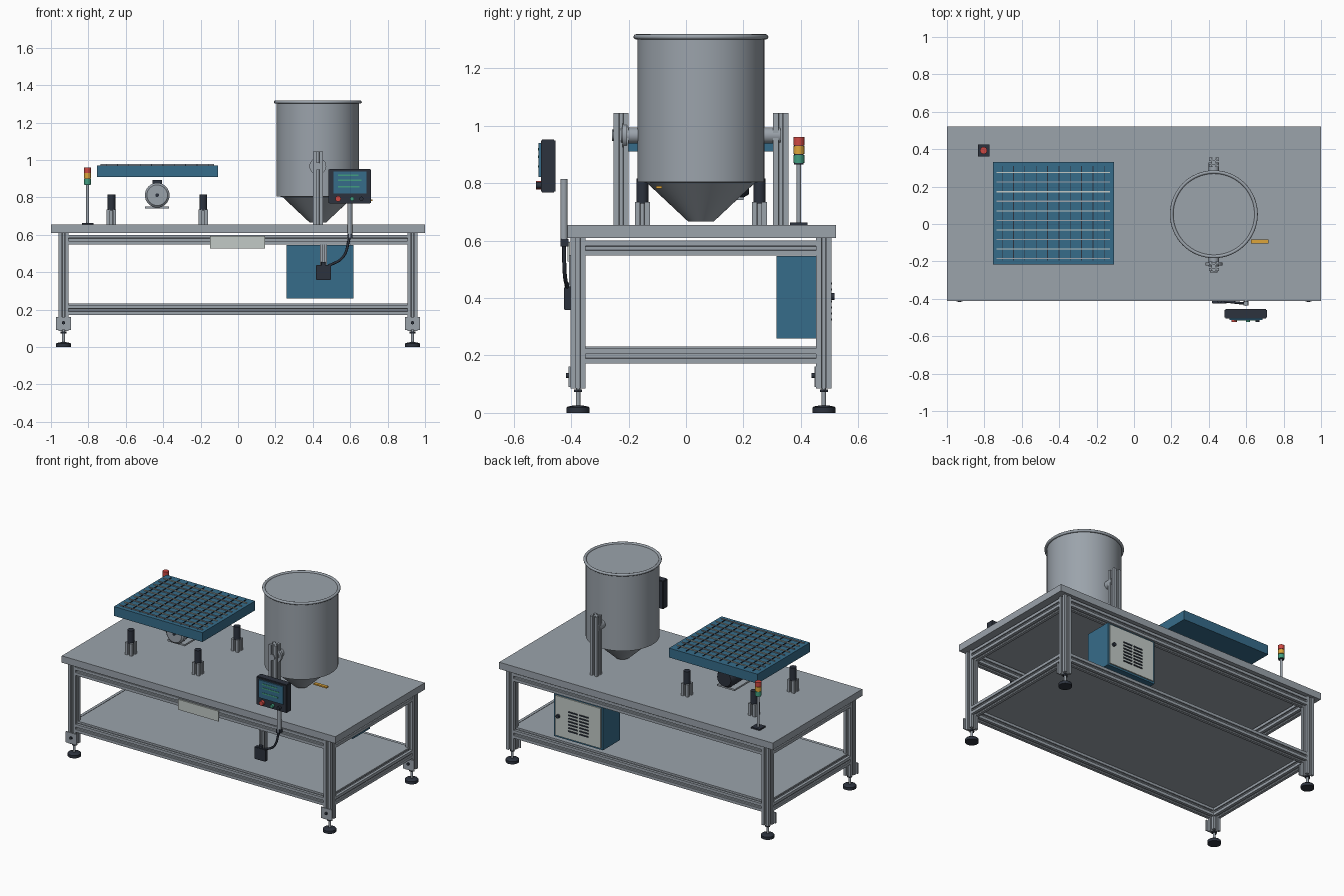
import bpy, bmesh, math
from mathutils import Matrix, Vector

if "Cube" in bpy.data.objects:
    bpy.data.objects.remove(bpy.data.objects["Cube"])


def material(name, r, g, b):
    m = bpy.data.materials.new(name)
    lin = [((c / 255 + 0.055) / 1.055) ** 2.4 for c in (r, g, b)]
    m.diffuse_color = (*lin, 1)
    m.use_nodes = True
    m.node_tree.nodes["Principled BSDF"].inputs["Base Color"].default_value = m.diffuse_color
    return m


STEEL = material("steel grey", 155, 163, 171)
BLUE = material("machine blue", 54, 108, 138)
DARK = material("dark charcoal", 44, 50, 61)
LIGHT = material("light panel", 194, 202, 198)
RED = material("signal red", 206, 72, 66)
AMBER = material("amber", 222, 165, 58)
GREEN = material("signal green", 66, 158, 128)

ROT = {'x': Matrix.Rotation(math.pi / 2, 4, 'Y'),
       'y': Matrix.Rotation(-math.pi / 2, 4, 'X'), 'z': Matrix.Identity(4)}


def finish(bm, name, mat, smooth=False):
    bmesh.ops.recalc_face_normals(bm, faces=bm.faces)
    me = bpy.data.meshes.new(name)
    bm.to_mesh(me)
    bm.free()
    me.materials.append(mat)
    ob = bpy.data.objects.new(name, me)
    bpy.context.collection.objects.link(ob)
    if smooth:
        bpy.ops.object.select_all(action='DESELECT')
        ob.select_set(True)
        bpy.context.view_layer.objects.active = ob
        bpy.ops.object.shade_smooth_by_angle(angle=math.radians(35))
    return ob


def box(name, mat, x0, x1, y0, y1, z0, z1, bevel=0):
    bm = bmesh.new()
    size = Matrix.Diagonal((x1 - x0, y1 - y0, z1 - z0, 1))
    mid = Matrix.Translation(((x0 + x1) / 2, (y0 + y1) / 2, (z0 + z1) / 2))
    bmesh.ops.create_cube(bm, size=1, matrix=mid @ size)
    if bevel:
        bmesh.ops.bevel(bm, geom=bm.edges[:], offset=bevel, segments=2, affect='EDGES')
    return finish(bm, name, mat)


def lathe(name, mat, at, profile, axis='z', n=32):
    """Turn (radius, height) points about an axis through at; ends are capped."""
    bm = bmesh.new()
    rings = []
    for r, h in profile:
        rings.append([bm.verts.new((r * math.cos(2 * math.pi * i / n),
                                    r * math.sin(2 * math.pi * i / n), h)) for i in range(n)])
    for a, b in zip(rings, rings[1:]):
        for i in range(n):
            bm.faces.new((a[i], a[(i + 1) % n], b[(i + 1) % n], b[i]))
    bm.faces.new(rings[0])
    bm.faces.new(rings[-1])
    bm.transform(Matrix.Translation(at) @ ROT[axis])
    return finish(bm, name, mat, True)


def rod(name, mat, at, r, length, axis='z', n=24):
    return lathe(name, mat, at, [(r, 0), (r, length)], axis, n)


def slotted_bar(name, at, length, axis='z', w=0.053):
    """Square aluminium bar with a T-slot down each side."""
    h = w / 2
    side = [(h, -h), (h, -0.15 * w), (0.36 * w, -0.15 * w), (0.36 * w, -0.25 * w),
            (0.24 * w, -0.12 * w), (0.24 * w, 0.12 * w), (0.36 * w, 0.25 * w),
            (0.36 * w, 0.15 * w), (h, 0.15 * w)]
    bm = bmesh.new()
    pts = []
    for k in range(4):
        pts += [Matrix.Rotation(k * math.pi / 2, 2) @ Vector(p) for p in side]
    f = bm.faces.new([bm.verts.new((p.x, p.y, 0)) for p in pts])
    top = bmesh.ops.extrude_face_region(bm, geom=[f])['geom']
    bmesh.ops.translate(bm, vec=(0, 0, length),
                        verts=[v for v in top if isinstance(v, bmesh.types.BMVert)])
    bm.transform(Matrix.Translation(at) @ ROT[axis])
    return finish(bm, name, STEEL)


# Table top and lower shelf
box("table_top", STEEL, -1, 1, -0.412, 0.522, 0.61, 0.655)
box("lower_shelf", STEEL, -0.93, 0.93, -0.372, 0.476, 0.222, 0.232)

# Frame: legs with brackets and levelling feet, and two rings of rails
LX, LY = 0.933, (-0.376, 0.48)
for x in (-LX, LX):
    for y in LY:
        slotted_bar("leg", (x, y, 0.085), 0.525)
        box("foot_bracket", STEEL, x - 0.04, x + 0.04, y - 0.033, y - 0.0265, 0.09, 0.162)
        rod("bracket_bolt", DARK, (x, y - 0.042, 0.13), 0.009, 0.01, 'y', 12)
        lathe("foot_pad", DARK, (x, y, 0), [(0.04, 0), (0.04, 0.018), (0.036, 0.022), (0.015, 0.026)])
        rod("foot_stem", STEEL, (x, y, 0.02), 0.008, 0.07, n=16)
        rod("foot_nut", DARK, (x, y, 0.072), 0.016, 0.01, n=6)
for z in (0.198, 0.574):
    for y in LY:
        slotted_bar("long_rail", (-0.907, y, z), 1.814, 'x')
    for x in (-LX, LX):
        slotted_bar("short_rail", (x, -0.35, z), 0.804, 'y')
box("name_plate", LIGHT, -0.15, 0.145, -0.412, -0.404, 0.527, 0.595)

# Hopper with cone outlet and rolled rim
HX, HY = 0.427, 0.052
lathe("hopper", STEEL, (HX, HY, 0),
      [(0.045, 0.667), (0.165, 0.805), (0.221, 0.805), (0.221, 1.305)][:1]
      + [(0.19, 0.803), (0.221, 0.805), (0.221, 1.308)], n=64)
rim = [(0.226 + 0.009 * math.cos(a), 1.31 + 0.009 * math.sin(a))
       for a in [math.pi * (k / 6 - 1) for k in range(13)]]
lathe("hopper_rim", STEEL, (HX, HY, 0), rim, n=64)

# Hopper support posts and pivots
for y, s in ((-0.226, 1), (0.33, -1)):
    slotted_bar("hopper_post", (HX, y, 0.655), 0.39)
    rod("pivot_shaft", STEEL, (HX, min(y, y + s * 0.075), 0.967), 0.028, 0.075, 'y')
rod("pivot_flange", STEEL, (HX, -0.222, 0.967), 0.045, 0.017, 'y')
rod("pivot_cap", STEEL, (HX, -0.258, 0.967), 0.02, 0.008, 'y')
box("slide_gate_handle", AMBER, 0.625, 0.72, -0.104, -0.083, 0.781, 0.79)

# Vibrating tray with wire mesh
box("tray", BLUE, -0.755, -0.108, -0.217, 0.332, 0.91, 0.972)
for i in range(10):
    y = -0.185 + i * 0.0511
    box("mesh_wire_long", LIGHT if i % 2 else STEEL, -0.735, -0.128, y - 0.003, y + 0.003, 0.97, 0.978)
    x = -0.705 + i * 0.0607
    box("mesh_wire_cross", DARK, x - 0.002, x + 0.002, -0.195, 0.31, 0.97, 0.9765)

# Vibration motor under the tray
MX, MZ = -0.432, 0.812
lathe("motor_body", DARK, (MX, -0.02, MZ), [(0.062, 0), (0.062, 0.22), (0.05, 0.24)], 'y')
lathe("motor_cap", STEEL, (MX, -0.05, MZ), [(0.055, 0), (0.066, 0.01), (0.066, 0.04)], 'y')
rod("motor_hub", DARK, (MX, -0.054, MZ), 0.01, 0.006, 'y', 16)
box("motor_base", STEEL, MX - 0.064, MX + 0.064, -0.03, 0.2, 0.741, 0.752)
box("motor_terminal_box", DARK, MX - 0.025, MX + 0.025, 0.02, 0.12, 0.86, 0.892)

# Four tray dampers
for x in (-0.677, -0.186):
    for y in (-0.152, 0.256):
        slotted_bar("damper_post", (x, y, 0.655), 0.08, w=0.052)
        rod("damper_rubber", DARK, (x, y, 0.73), 0.021, 0.086)

# Signal tower
TX, TY = -0.804, 0.393
box("tower_base", DARK, TX - 0.031, TX + 0.031, TY - 0.031, TY + 0.031, 0.655, 0.664)
rod("tower_pole", STEEL, (TX, TY, 0.66), 0.008, 0.21, n=16)
for k, (label, mat) in enumerate((("green", GREEN), ("amber", AMBER), ("red", RED))):
    rod(label + "_lamp", mat, (TX, TY, 0.87 + k * 0.031), 0.019, 0.029)
rod("tower_core", DARK, (TX, TY, 0.866), 0.016, 0.09)

# Control panel on a pole
box("panel_housing", DARK, 0.485, 0.71, -0.505, -0.455, 0.767, 0.953, 0.004)
box("panel_screen", BLUE, 0.51, 0.688, -0.513, -0.505, 0.822, 0.94)
for z, x1 in ((0.918, 0.645), (0.892, 0.66), (0.858, 0.65)):
    box("screen_line", GREEN, 0.535, x1, -0.515, -0.512, z - 0.004, z + 0.004)
for x, mat, r in ((0.535, RED, 0.015), (0.61, GREEN, 0.011), (0.66, DARK, 0.011)):
    rod("panel_button", mat, (x, -0.523, 0.793), r, 0.02, 'y')
rod("panel_pole", STEEL, (0.598, -0.425, 0.585), 0.013, 0.23)
box("panel_pole_foot", DARK, 0.585, 0.611, -0.437, -0.41, 0.58, 0.605)

# Junction box on a short bracket, with its cable
slotted_bar("junction_bracket", (0.457, -0.39, 0.43), 0.12, w=0.036)
box("junction_box", DARK, 0.417, 0.497, -0.425, -0.398, 0.358, 0.44, 0.003)
rod("cable_gland", DARK, (0.457, -0.412, 0.44), 0.012, 0.015)
cu = bpy.data.curves.new("cable", 'CURVE')
cu.dimensions = '3D'
cu.bevel_depth = 0.007
cu.bevel_resolution = 2
sp = cu.splines.new('BEZIER')
path = [(0.48, -0.412, 0.432), (0.56, -0.422, 0.48), (0.598, -0.425, 0.59)]
sp.bezier_points.add(2)
for p, co in zip(sp.bezier_points, path):
    p.co = co
    p.handle_left_type = p.handle_right_type = 'AUTO'
cu.materials.append(DARK)
bpy.context.collection.objects.link(bpy.data.objects.new("cable", cu))

# Electrical cabinet with vented door at the back
box("cabinet", BLUE, 0.26, 0.618, 0.316, 0.496, 0.26, 0.546)
box("cabinet_door", LIGHT, 0.272, 0.606, 0.496, 0.504, 0.272, 0.536)
for i in range(7):
    for x in (0.36, 0.44):
        z = 0.325 + i * 0.021
        box("door_vent", DARK, x, x + 0.065, 0.503, 0.509, z - 0.004, z + 0.004)
rod("door_latch", DARK, (0.58, 0.503, 0.405), 0.012, 0.014, 'y', 16)
